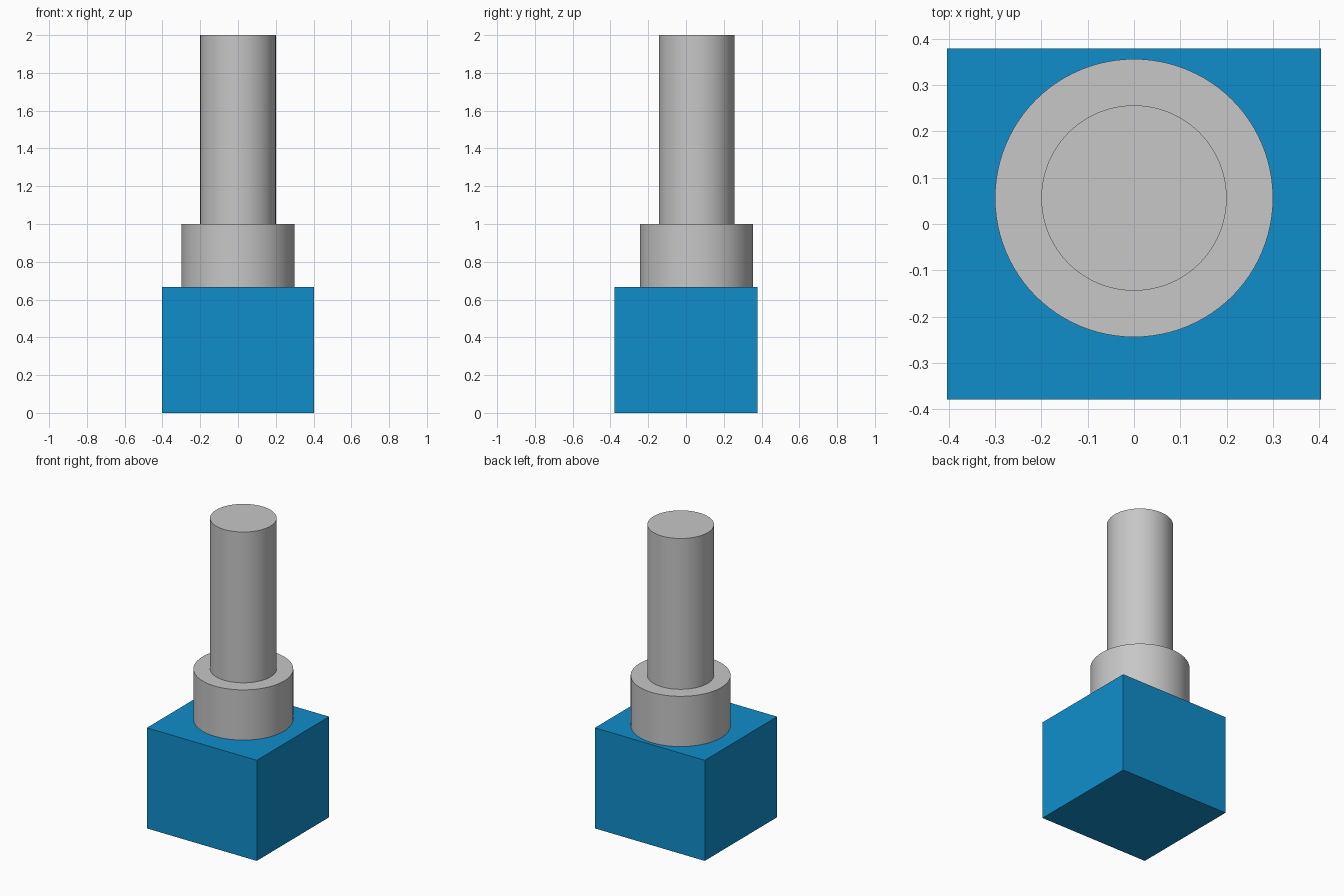
import bpy
import math

if "Cube" in bpy.data.objects:
    bpy.data.objects.remove(bpy.data.objects["Cube"])


def material(name, rgb):
    m = bpy.data.materials.new(name)
    m.diffuse_color = (*rgb, 1.0)
    m.use_nodes = True
    m.node_tree.nodes["Principled BSDF"].inputs["Base Color"].default_value = m.diffuse_color
    return m


blue = material("blue", (0.005, 0.27, 0.60))
grey = material("light grey", (0.57, 0.57, 0.57))

AXIS_Y = 0.056   # the round parts sit slightly behind the block centre
BLOCK_TOP, COLLAR_TOP, SHAFT_TOP = 0.667, 1.0, 2.0


def cylinder(name, radius, z0, z1):
    bpy.ops.mesh.primitive_cylinder_add(
        vertices=96, radius=radius, depth=z1 - z0,
        location=(0, AXIS_Y, (z0 + z1) / 2))
    ob = bpy.context.object
    ob.name = name
    ob.data.materials.append(grey)
    bpy.ops.object.shade_smooth_by_angle(angle=math.radians(30))


# Rectangular base block
bpy.ops.mesh.primitive_cube_add(size=1, location=(0, 0, BLOCK_TOP / 2))
block = bpy.context.object
block.name = "base_block"
block.scale = (0.806, 0.758, BLOCK_TOP)
bpy.ops.object.transform_apply(location=False, rotation=False, scale=True)
block.data.materials.append(blue)

# Wide collar and narrower shaft
cylinder("collar", 0.30, BLOCK_TOP, COLLAR_TOP)
cylinder("shaft", 0.20, COLLAR_TOP, SHAFT_TOP)
